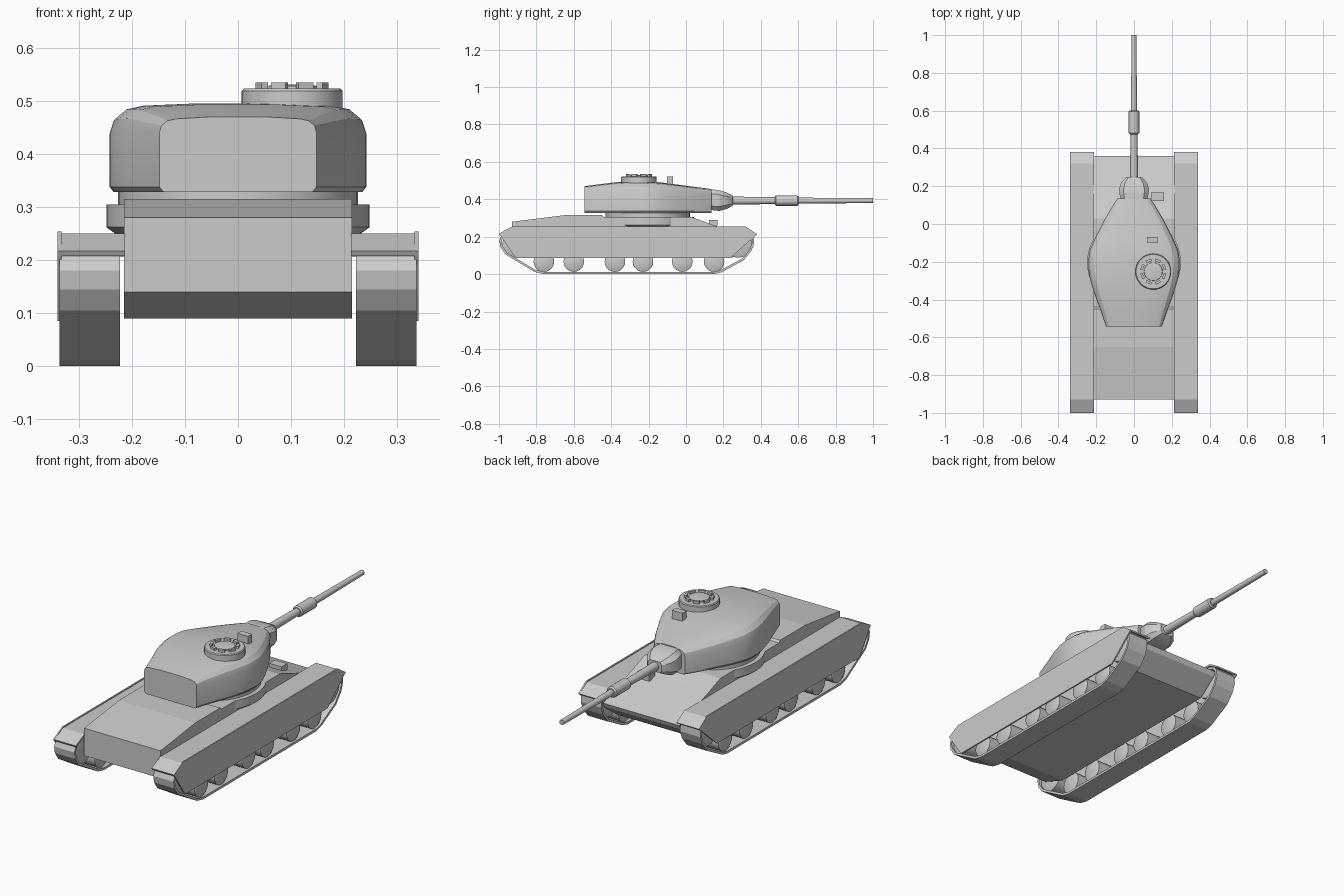
import bpy, bmesh
from math import pi, cos, sin, radians
from mathutils import Matrix

if "Cube" in bpy.data.objects:
    bpy.data.objects.remove(bpy.data.objects["Cube"])


def finish(name, bm, smooth=None):
    bmesh.ops.recalc_face_normals(bm, faces=bm.faces)
    me = bpy.data.meshes.new(name)
    bm.to_mesh(me)
    bm.free()
    ob = bpy.data.objects.new(name, me)
    bpy.context.collection.objects.link(ob)
    if smooth:
        bpy.ops.object.select_all(action='DESELECT')
        bpy.context.view_layer.objects.active = ob
        ob.select_set(True)
        bpy.ops.object.shade_smooth_by_angle(angle=radians(smooth))
    return ob


def loft(name, rings, smooth=None, caps=True):
    """Skin a list of equal-length closed rings of points."""
    bm = bmesh.new()
    vs = [[bm.verts.new(p) for p in r] for r in rings]
    n = len(vs[0])
    for a, b in zip(vs, vs[1:]):
        for i in range(n):
            j = (i + 1) % n
            bm.faces.new((a[i], a[j], b[j], b[i]))
    if caps:
        bm.faces.new(vs[0])
        bm.faces.new(vs[-1])
    return finish(name, bm, smooth)


def prism(name, profile, x0, x1, caps=True):
    """Extrude a (y, z) side profile along x."""
    return loft(name, [[(x, y, z) for y, z in profile] for x in (x0, x1)], caps=caps)


def turned(name, profile, centre, axis='Z', sides=32):
    """Stack of (radius, height) circles around an axis."""
    rot = {'Z': Matrix.Identity(3), 'Y': Matrix.Rotation(-pi / 2, 3, 'X'),
           'X': Matrix.Rotation(pi / 2, 3, 'Y')}[axis]
    ob = loft(name, [[rot @ Matrix.Translation((r * cos(2 * pi * i / sides),
              r * sin(2 * pi * i / sides), h)).translation for i in range(sides)]
              for r, h in profile], 30)
    ob.location = centre
    return ob


def box(name, centre, size, angle=0):
    bm = bmesh.new()
    bmesh.ops.create_cube(bm, size=1)
    bmesh.ops.scale(bm, vec=size, verts=bm.verts)
    ob = finish(name, bm)
    ob.location = centre
    ob.rotation_euler.z = angle
    return ob


# Hull body with sloped rear deck and nose plate
prism("hull", [(-.93, .14), (-.93, .28), (-.65, .315), (-.45, .315), (-.44, .305),
               (.03, .305), (.125, .27), (.36, .19), (.35, .165), (.25, .09), (-.80, .09)],
      -.215, .215)

# Running gear on both sides
track_path = [(-.76, 0), (.15, 0), (.19, .01), (.31, .075), (.35, .125), (.365, .165),
              (.362, .205), (.34, .23), (.31, .24), (-.92, .24), (-.96, .23),
              (-.985, .21), (-.998, .18), (-.992, .145), (-.965, .105), (-.81, .012)]
skirt_shape = [(-1.0, .217), (-.93, .254), (.32, .254), (.38, .213), (.235, .085), (-.91, .085)]
for s, side in ((1, "right"), (-1, "left")):
    track = prism(side + "_track", track_path, s * .222, s * .336, caps=False)
    mod = track.modifiers.new("thickness", 'SOLIDIFY')
    mod.thickness = .012
    mod.offset = -1
    prism(side + "_skirt", skirt_shape, s * .333, s * .34)
    prism(side + "_fender", [(-.995, .208), (-1.0, .217), (-.93, .25), (.32, .25),
                             (.38, .213), (.375, .207), (.32, .24), (-.93, .24)],
          s * .213, s * .34)
    for i, y in enumerate((-.76, -.60, -.38, -.23, -.02, .15)):
        turned(f"{side}_road_wheel_{i + 1}", [(.045, -.05), (.055, -.045), (.055, .045), (.045, .05)],
               (s * .281, y, .067), 'X', 20)
    for end, y in (("front", -.91), ("rear", .28)):
        turned(f"{side}_{end}_drive_wheel", [(.06, -.05), (.072, -.045), (.072, .045), (.06, .05)],
               (s * .279, y, .16), 'X', 20)

# Turret ring bulge on the hull, and the narrower ring above it
turned("hull_ring_bulge", [(.218, .24), (.248, .262), (.248, .305)], (0, -.205, 0), sides=48)
turned("turret_ring", [(.226, .30), (.226, .335)], (0, -.205, 0), sides=48)

# Turret shell: (y, half width, roof height, corner radius)
stations = [(-.543, .148, .470, .025), (-.46, .176, .481, .035), (-.36, .213, .493, .045),
            (-.29, .233, .495, .05), (-.24, .241, .495, .052), (-.19, .242, .494, .052),
            (-.14, .234, .491, .052), (-.07, .204, .482, .048), (.02, .158, .470, .04),
            (.09, .117, .461, .034), (.135, .088, .455, .03)]
rings = []
for y, w, top, r in stations:
    arc = [(w - r * 1.2 * (1 - cos(a)), top - .004 - r * (1 - sin(a)))
           for a in (0, pi / 6, pi / 3, pi / 2)]
    half = [(w - .008, .328), (w, .338)] + arc + [(w * .35, top)]
    rings.append([(x, y, z) for x, z in half] + [(-x, y, z) for x, z in reversed(half)])
loft("turret", rings, 25)

# Gun mantlet: (y, half width, bottom, top)
rings = []
for y, w, b, t in ((.12, .066, .35, .45), (.15, .075, .34, .452), (.18, .08, .338, .448),
                   (.215, .07, .348, .437), (.24, .05, .36, .425), (.25, .038, .366, .42)):
    c = w * .3
    rings.append([(w, y, b + c), (w, y, t - c), (w - c, y, t), (c - w, y, t),
                  (-w, y, t - c), (-w, y, b + c), (c - w, y, b), (w - c, y, b)])
loft("mantlet", rings, 25)

# Gun barrel with its sleeve
turned("gun_barrel", [(.022, .22), (.018, .49), (.016, .59), (.013, 1.0)], (0, 0, .393), 'Y', 20)
turned("barrel_sleeve", [(.022, .475), (.028, .482), (.028, .595), (.022, .602)],
       (0, 0, .393), 'Y', 20)

# Commander cupola with hatch and vision blocks
cx, cy = .102, -.252
turned("cupola", [(.095, .47), (.095, .519), (.091, .523)], (cx, cy, 0))
turned("cupola_hatch", [(.05, .52), (.048, .528), (.025, .531)], (cx, cy, 0), sides=24)
for i in range(8):
    a = 2 * pi * (i + .5) / 8
    box(f"vision_block_{i + 1}", (cx + .062 * cos(a), cy + .062 * sin(a), .527),
        (.013, .03, .016), a)

# Roof sight and driver periscope
box("roof_sight", (.098, -.085, .497), (.06, .032, .05))
box("driver_periscope", (.125, .145, .275), (.07, .045, .03))
